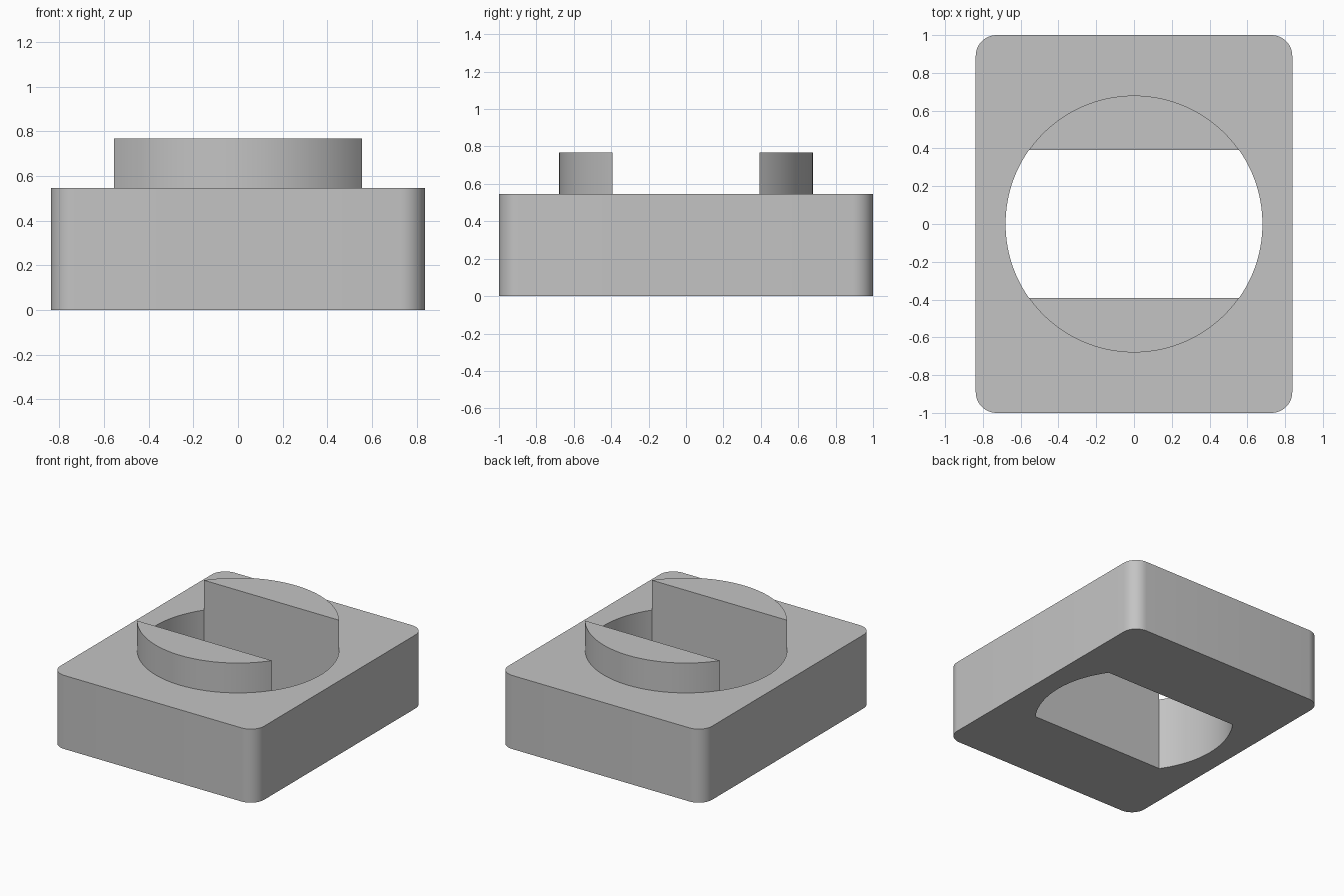
import bpy, bmesh, math

cube = bpy.data.objects.get("Cube")
if cube:
    bpy.data.objects.remove(cube, do_unlink=True)

HALF_X, HALF_Y, CORNER = 0.838, 1.0, 0.11
BASE_TOP, BOSS_TOP = 0.547, 0.769
RADIUS, SLOT = 0.68, 0.393
ARC_STEPS, CORNER_STEPS = 32, 10

bm = bmesh.new()


def arc(cx, cy, radius, start, end, steps):
    """Points along an arc, both ends included."""
    angles = [start + (end - start) * i / steps for i in range(steps + 1)]
    return [(cx + radius * math.cos(a), cy + radius * math.sin(a)) for a in angles]


def ring(points, z):
    return [bm.verts.new((x, y, z)) for x, y in points]


def wall(low, high, closed=False):
    count = len(low)
    for i in range(count if closed else count - 1):
        j = (i + 1) % count
        bm.faces.new((low[i], low[j], high[j], high[i]))


def plate_with_hole(outer, hole):
    """Flat face between two closed loops."""
    edges = []
    for loop in (outer, hole):
        for a, b in zip(loop, loop[1:] + loop[:1]):
            edges.append(bm.edges.get((a, b)) or bm.edges.new((a, b)))
    bmesh.ops.triangle_fill(bm, edges=edges, use_beauty=True)


# Rounded rectangular block sides
outline = []
for k, (sx, sy) in enumerate(((1, 1), (-1, 1), (-1, -1), (1, -1))):
    outline += arc(sx * (HALF_X - CORNER), sy * (HALF_Y - CORNER), CORNER,
                   k * math.pi / 2, (k + 1) * math.pi / 2, CORNER_STEPS)
outer_low, outer_high = ring(outline, 0), ring(outline, BASE_TOP)
wall(outer_low, outer_high, closed=True)

# Circle divided into curved slot ends and the two boss arcs
tilt = math.asin(SLOT / RADIUS)
right = arc(0, 0, RADIUS, -tilt, tilt, ARC_STEPS)
back = arc(0, 0, RADIUS, tilt, math.pi - tilt, ARC_STEPS)
left = [(-x, -y) for x, y in right]
front = [(-x, -y) for x, y in back]

# Through slot with curved ends
right_low, left_low = ring(right, 0), ring(left, 0)
right_mid, left_mid = ring(right, BASE_TOP), ring(left, BASE_TOP)
wall(right_low, right_mid)
wall(left_low, left_mid)

# Raised segment bosses whose flat sides run down through the slot
boss_arcs = []
for points, a, b, a_low, b_low in (
        (back, right_mid[-1], left_mid[0], right_low[-1], left_low[0]),
        (front, left_mid[-1], right_mid[0], left_low[-1], right_low[0])):
    mid = [a] + ring(points[1:-1], BASE_TOP) + [b]
    top = ring(points, BOSS_TOP)
    wall(mid, top)
    bm.faces.new(top)
    bm.faces.new((a_low, a, top[0], top[-1], b, b_low))
    boss_arcs.append(mid)

# Underside and upper face of the block
plate_with_hole(outer_low, right_low + left_low)
plate_with_hole(outer_high, right_mid + boss_arcs[0][1:-1]
                + left_mid + boss_arcs[1][1:-1])
bmesh.ops.recalc_face_normals(bm, faces=bm.faces[:])

mesh = bpy.data.meshes.new("slotted_block")
bm.to_mesh(mesh)
bm.free()
block = bpy.data.objects.new("slotted_block", mesh)
bpy.context.collection.objects.link(block)

# Plain grey material
grey = bpy.data.materials.new("plain_grey")
grey.use_nodes = True
color = (0.55, 0.55, 0.55, 1)
grey.diffuse_color = color
grey.node_tree.nodes["Principled BSDF"].inputs["Base Color"].default_value = color
mesh.materials.append(grey)

bpy.ops.object.select_all(action="DESELECT")
block.select_set(True)
bpy.context.view_layer.objects.active = block
bpy.ops.object.shade_smooth_by_angle(angle=math.radians(30))
